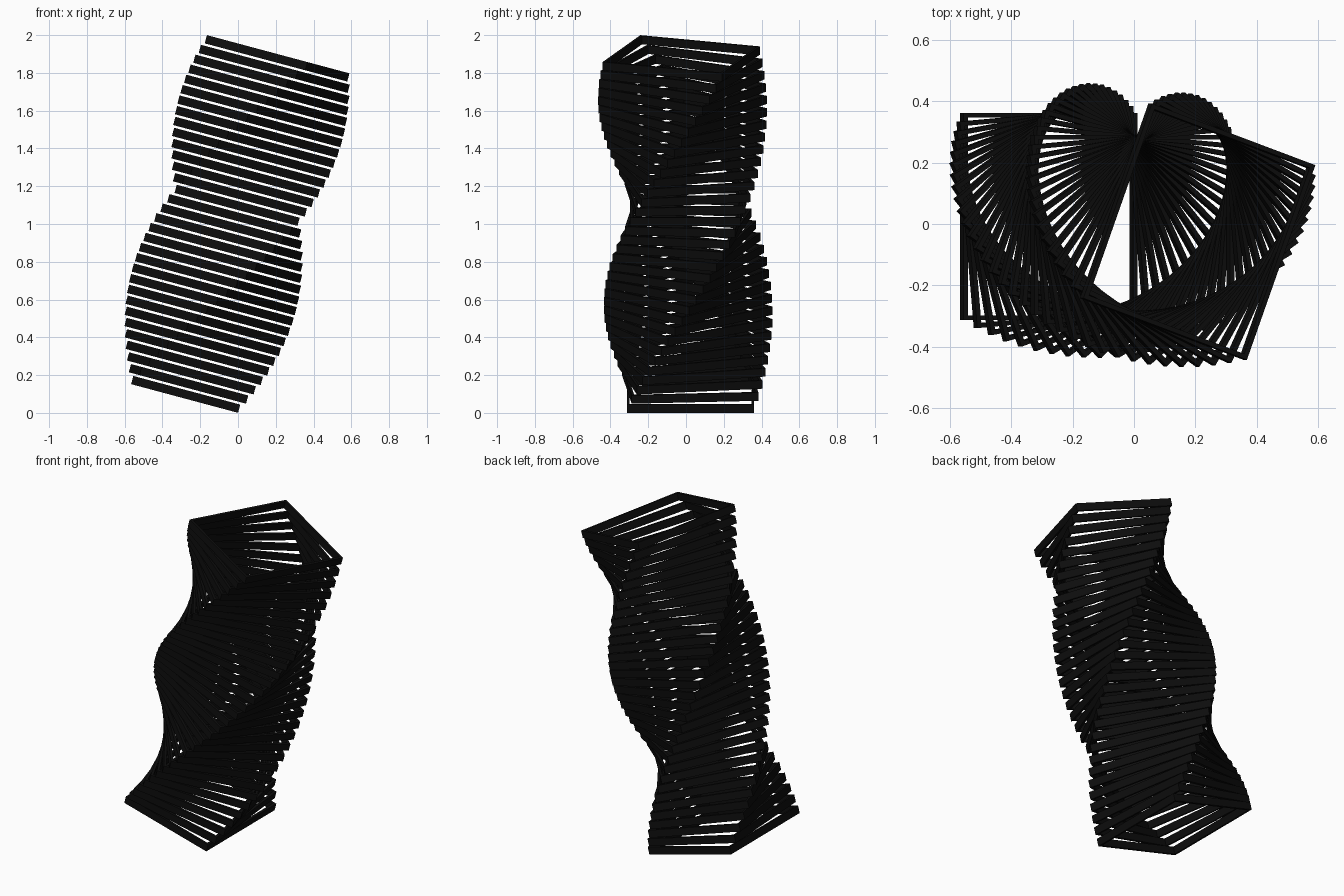
import bpy, bmesh, math
from mathutils import Matrix, Vector

if "Cube" in bpy.data.objects:
    bpy.data.objects.remove(bpy.data.objects["Cube"])

FRAMES = 33                      # stacked rectangular frames
STEP = math.radians(5)           # twist from one frame to the next
TILT = Matrix.Rotation(math.radians(15), 4, 'Y')
START = Vector((-0.277, 0.024, 0.098))
END = Vector((0.207, -0.025, 1.877))
HALF_X, HALF_Y = 0.293, 0.337    # outer half size of a frame
WALL, HEIGHT = 0.015, 0.045      # bar thickness and height

black = bpy.data.materials.new("matte black")
black.diffuse_color = (0.004, 0.004, 0.004, 1)
black.use_nodes = True
black.node_tree.nodes["Principled BSDF"].inputs["Base Color"].default_value = black.diffuse_color


def frame_mesh():
    """One upright-walled rectangular frame, open in the middle."""
    bm = bmesh.new()
    signs = [(-1, -1), (1, -1), (1, 1), (-1, 1)]

    def ring(inset, z):
        return [bm.verts.new((sx * (HALF_X - inset), sy * (HALF_Y - inset), z))
                for sx, sy in signs]

    h = HEIGHT / 2
    rings = [ring(0, -h), ring(0, h), ring(WALL, h), ring(WALL, -h)]
    for r in range(4):
        a, b = rings[r], rings[(r + 1) % 4]
        for i in range(4):
            j = (i + 1) % 4
            bm.faces.new((a[i], a[j], b[j], b[i]))
    bmesh.ops.recalc_face_normals(bm, faces=bm.faces)
    mesh = bpy.data.meshes.new("frame")
    bm.to_mesh(mesh)
    bm.free()
    mesh.materials.append(black)
    return mesh


# Leaning stack, each frame twisted a little further
mesh = frame_mesh()
for k in range(FRAMES):
    ob = bpy.data.objects.new(f"twisted_frame_{k + 1:02d}", mesh)
    bpy.context.collection.objects.link(ob)
    centre = START.lerp(END, k / (FRAMES - 1))
    ob.matrix_world = Matrix.Translation(centre) @ TILT @ Matrix.Rotation(k * STEP, 4, 'Z')
